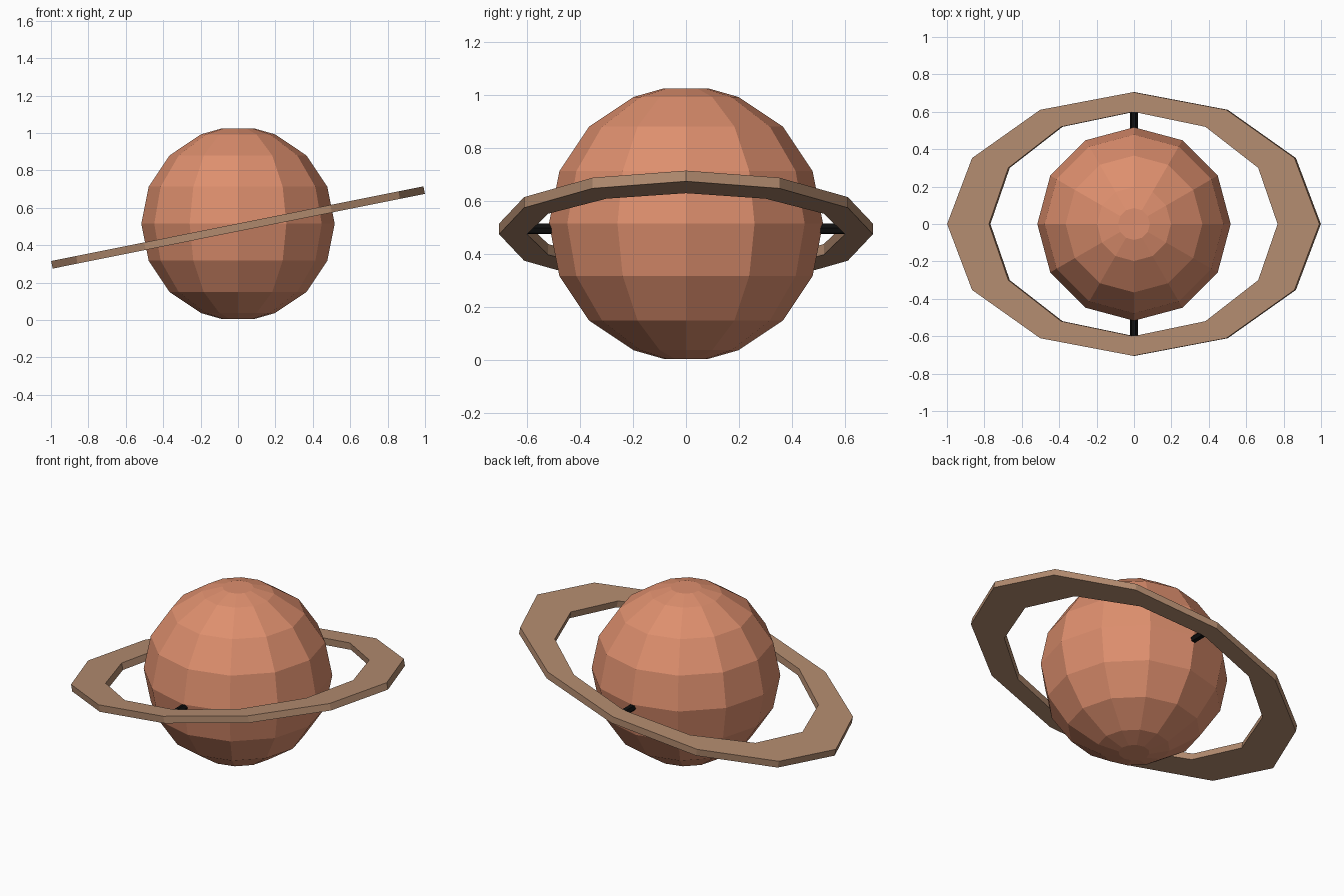
import bpy
import bmesh
from math import sin, cos, pi, radians, sqrt
from mathutils import Matrix

if "Cube" in bpy.data.objects:
    bpy.data.objects.remove(bpy.data.objects["Cube"])

SIDES = 12
RADIUS = 0.517
CENTRE_Z = 0.515
RING_Z = 0.495
TILT = Matrix.Translation((0, 0, RING_Z)) @ Matrix.Rotation(radians(-11.35), 4, 'Y')


def material(name, rgb):
    m = bpy.data.materials.new(name)
    m.diffuse_color = (*rgb, 1)
    m.use_nodes = True
    m.node_tree.nodes["Principled BSDF"].inputs["Base Color"].default_value = m.diffuse_color
    return m


def finish(bm, name, mat):
    bmesh.ops.recalc_face_normals(bm, faces=bm.faces)
    mesh = bpy.data.meshes.new(name)
    bm.to_mesh(mesh)
    bm.free()
    mesh.materials.append(mat)
    obj = bpy.data.objects.new(name, mesh)
    bpy.context.collection.objects.link(obj)
    return obj


def loop(bm, rx, ry, z):
    return [bm.verts.new((rx * cos(2 * pi * i / SIDES), ry * sin(2 * pi * i / SIDES), z))
            for i in range(SIDES)]


def bridge(bm, a, b):
    for i in range(SIDES):
        j = (i + 1) % SIDES
        bm.faces.new((a[i], a[j], b[j], b[i]))


# Planet: stacked loops with small flat caps at the poles
bm = bmesh.new()
cap = 0.085
cap_h = sqrt(RADIUS ** 2 - cap ** 2)
profile = [(cap, -cap_h)]
profile += [(RADIUS * cos(radians(a)), RADIUS * sin(radians(a)))
            for a in (-67.5, -45, -22.5, 0, 22.5, 45, 67.5)]
profile += [(cap, cap_h)]
loops = [loop(bm, r, r, CENTRE_Z + z) for r, z in profile]
for lower, upper in zip(loops, loops[1:]):
    bridge(bm, lower, upper)
bm.faces.new(loops[0])
bm.faces.new(loops[-1])
finish(bm, "planet", material("planet_orange", (0.73, 0.275, 0.156)))

# Ring: flat oval band, tilted up towards +x
bm = bmesh.new()
T = 0.0205
band = [loop(bm, 1.015, 0.705, -T), loop(bm, 1.015, 0.705, T),
        loop(bm, 0.787, 0.6, T), loop(bm, 0.787, 0.6, -T)]
for k in range(4):
    bridge(bm, band[k], band[(k + 1) % 4])
bm.transform(TILT)
finish(bm, "ring", material("ring_tan", (0.45, 0.26, 0.16)))

# Pins: six-sided rods joining planet and ring at front and back
black = material("pin_black", (0.005, 0.005, 0.005))
for name, side in (("front_pin", -1), ("back_pin", 1)):
    bm = bmesh.new()
    bmesh.ops.create_cone(bm, cap_ends=True, segments=6, radius1=0.021, radius2=0.021,
                          depth=0.16,
                          matrix=Matrix.Translation((0, side * 0.525, 0))
                          @ Matrix.Rotation(pi / 2, 4, 'X')
                          @ Matrix.Rotation(pi / 6, 4, 'Z'))
    bm.transform(TILT)
    finish(bm, name, black)
